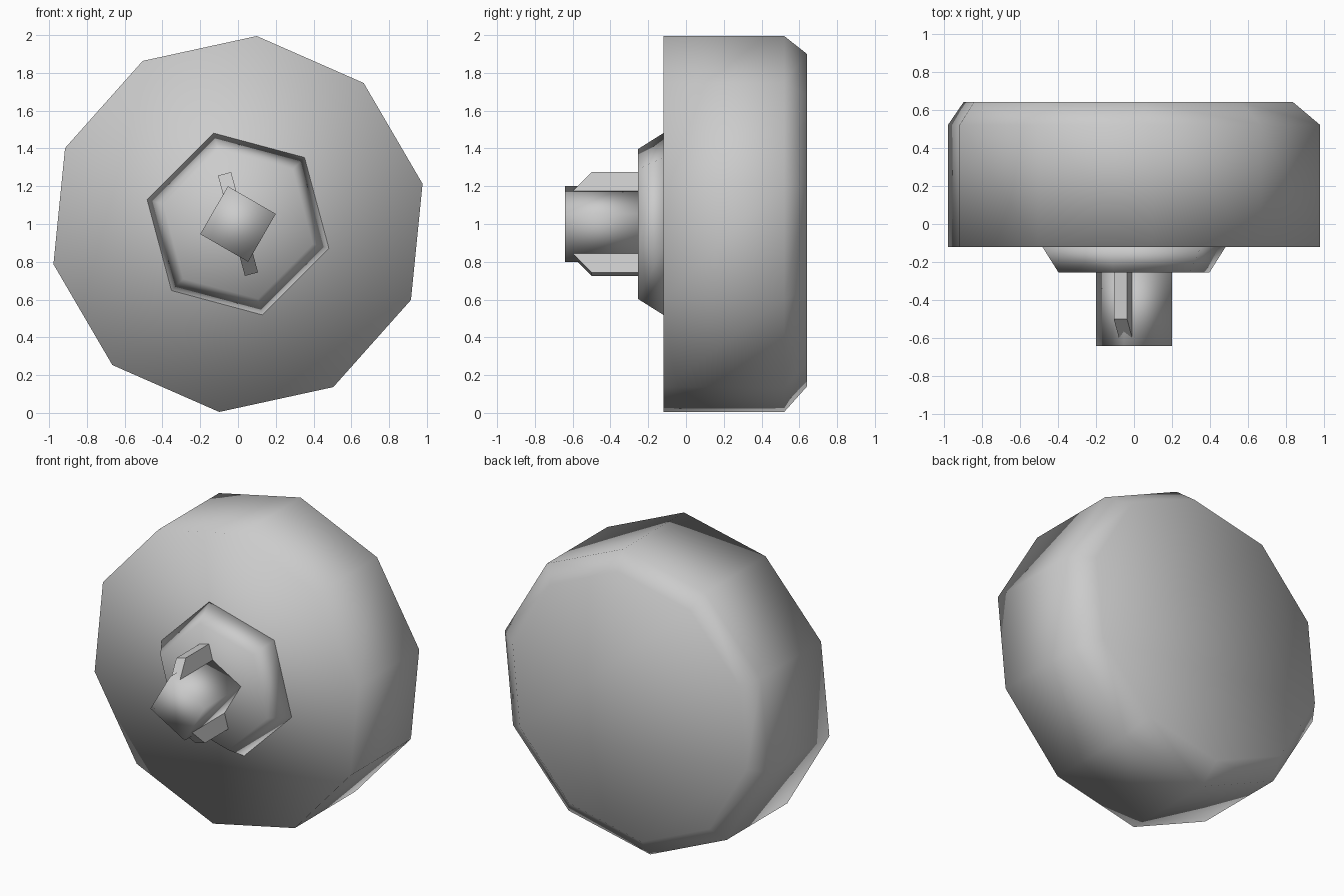
import bpy, bmesh
from math import sin, cos, radians, tau

if "Cube" in bpy.data.objects:
    bpy.data.objects.remove(bpy.data.objects["Cube"])

GREY = (0.6, 0.6, 0.6)
grey = bpy.data.materials.new("plain_grey")
grey.use_nodes = True
grey.diffuse_color = (*GREY, 1)
grey.node_tree.nodes["Principled BSDF"].inputs["Base Color"].default_value = (*GREY, 1)

AXIS_Z = 1.0
TILT = radians(15)      # shared twist of the collar, shaft and keys


def finish(name, bm, smooth):
    bmesh.ops.recalc_face_normals(bm, faces=bm.faces[:])
    mesh = bpy.data.meshes.new(name)
    bm.to_mesh(mesh)
    bm.free()
    mesh.materials.append(grey)
    for poly in mesh.polygons:
        poly.use_smooth = smooth
    obj = bpy.data.objects.new(name, mesh)
    bpy.context.collection.objects.link(obj)
    return obj


def lathe(name, sides, phase, rings):
    """Closed prism along y; each ring is (y, radius, x offset, z offset)."""
    bm = bmesh.new()
    loops = []
    for y, r, dx, dz in rings:
        angles = [phase + tau * i / sides for i in range(sides)]
        loops.append([bm.verts.new((dx + r * cos(a), y, AXIS_Z + dz + r * sin(a)))
                      for a in angles])
    for a, b in zip(loops, loops[1:]):
        for i in range(sides):
            j = (i + 1) % sides
            bm.faces.new((a[i], a[j], b[j], b[i]))
    bm.faces.new(loops[0])
    bm.faces.new(loops[-1])
    return finish(name, bm, True)


def key(name, angle):
    """Radial fin with a sloped front end."""
    profile = [(-0.24, 0.15), (-0.24, 0.275), (-0.5, 0.275), (-0.595, 0.175), (-0.595, 0.15)]
    bm = bmesh.new()
    sides = []
    for w in (-0.036, 0.036):
        sides.append([bm.verts.new((r * cos(angle) - w * sin(angle), y,
                                    AXIS_Z + r * sin(angle) + w * cos(angle)))
                      for y, r in profile])
        bm.faces.new(sides[-1])
    a, b = sides
    for i in range(len(profile)):
        j = (i + 1) % len(profile)
        bm.faces.new((a[i], a[j], b[j], b[i]))
    return finish(name, bm, False)


# Main drum with a chamfered back
lathe("drum", 10, radians(84.3),
      [(-0.12, 1.0, 0, 0), (0.52, 1.0, 0, 0), (0.64, 0.885, -0.03, 0.02)])

# Tapered collar
lathe("collar", 6, radians(45),
      [(-0.255, 0.41, 0, 0), (-0.12, 0.498, 0, 0)])

# Square shaft
lathe("shaft", 4, TILT,
      [(-0.64, 0.207, 0, 0), (-0.255, 0.207, 0, 0)])

# Keys on opposite corners of the shaft
key("upper_key", TILT + tau / 4)
key("lower_key", TILT - tau / 4)
